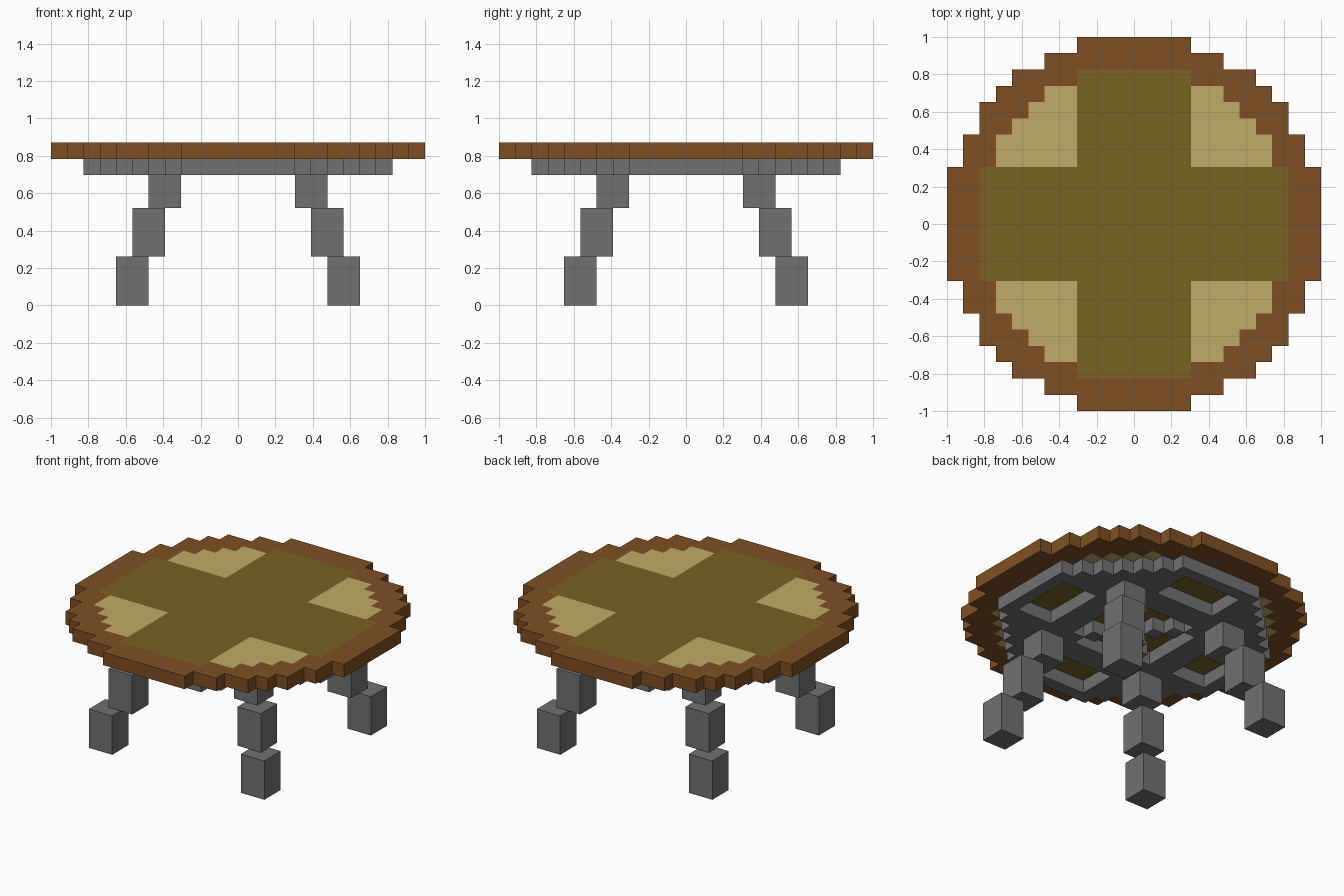
import bpy, bmesh

cube = bpy.data.objects.get("Cube")
if cube:
    bpy.data.objects.remove(cube, do_unlink=True)

U = 2 / 23  # one block unit; the tabletop is 23 blocks across


def material(name, rgb):
    lin = [((c / 255 + 0.055) / 1.055) ** 2.4 for c in rgb] + [1]
    m = bpy.data.materials.new(name)
    m.use_nodes = True
    m.diffuse_color = lin
    m.node_tree.nodes["Principled BSDF"].inputs["Base Color"].default_value = lin
    return m


brown = material("brown wood", (126, 80, 35))
olive = material("olive cloth", (120, 99, 35))
cream = material("cream inlay", (192, 171, 103))
grey = material("grey metal", (113, 113, 113))


def finish(name, bm, mats):
    bmesh.ops.recalc_face_normals(bm, faces=bm.faces[:])
    me = bpy.data.meshes.new(name)
    bm.to_mesh(me)
    bm.free()
    for m in mats:
        me.materials.append(m)
    ob = bpy.data.objects.new(name, me)
    bpy.context.scene.collection.objects.link(ob)
    return ob


def slab(name, inside, z, mats, colour=lambda a, b: 0):
    """One-block-thick plate of every cell (|i|, |j|) that passes the inside rule."""
    bm = bmesh.new()
    verts = {}

    def vert(i, j):
        if (i, j) not in verts:
            verts[i, j] = bm.verts.new(((i - 0.5) * U, (j - 0.5) * U, z * U))
        return verts[i, j]

    for i in range(-11, 12):
        for j in range(-11, 12):
            if inside(abs(i), abs(j)):
                bm.faces.new([vert(i, j), vert(i + 1, j), vert(i + 1, j + 1), vert(i, j + 1)])
    ext = bmesh.ops.extrude_face_region(bm, geom=bm.faces[:], use_keep_orig=True)
    new = [g for g in ext["geom"] if isinstance(g, bmesh.types.BMVert)]
    bmesh.ops.translate(bm, verts=new, vec=(0, 0, U))
    bm.normal_update()
    # Walls keep the first colour, flat faces follow the cell rule
    for f in bm.faces:
        if abs(f.normal.z) > 0.5:
            c = f.calc_center_median()
            f.material_index = colour(abs(round(c.x / U)), abs(round(c.y / U)))
    return finish(name, bm, mats)


# Round stepped tabletop with a cross and four corner inlays
REACH = [11] * 4 + [10] * 2 + [9] * 2 + [8, 7, 5, 3]


def top_colour(a, b):
    if min(a, b) <= 3 and max(a, b) <= 9:
        return 1
    return 2 if max(a, b) <= 8 and a + b <= 13 else 0


slab("tabletop", lambda a, b: b <= REACH[a], 9, [brown, olive, cream], top_colour)


# Support frame: octagon with four outer slots and a central X brace
def in_frame(a, b):
    lo, hi = min(a, b), max(a, b)
    slot = 6 <= hi <= 8 and lo <= 2
    brace_gap = hi <= 3 and lo != hi
    return hi <= 9 and a + b <= 12 and not slot and not brace_gap


slab("support_frame", in_frame, 8, [grey])

# Splayed legs: three stacked blocks (inner edge, bottom, top in block units)
LEG = [(5.5, 0, 3), (4.5, 3, 6), (3.5, 6, 8)]
for sy, row in ((-1, "front"), (1, "back")):
    for sx, side in ((1, "left"), (-1, "right")):
        bm = bmesh.new()
        for inner, z0, z1 in LEG:
            vs = bmesh.ops.create_cube(bm, size=1)["verts"]
            bmesh.ops.scale(bm, verts=vs, vec=(2 * U, 2 * U, (z1 - z0) * U))
            bmesh.ops.translate(bm, verts=vs, vec=(sx * (inner + 1) * U, sy * (inner + 1) * U, (z0 + z1) / 2 * U))
        finish(f"{row}_{side}_leg", bm, [grey])
